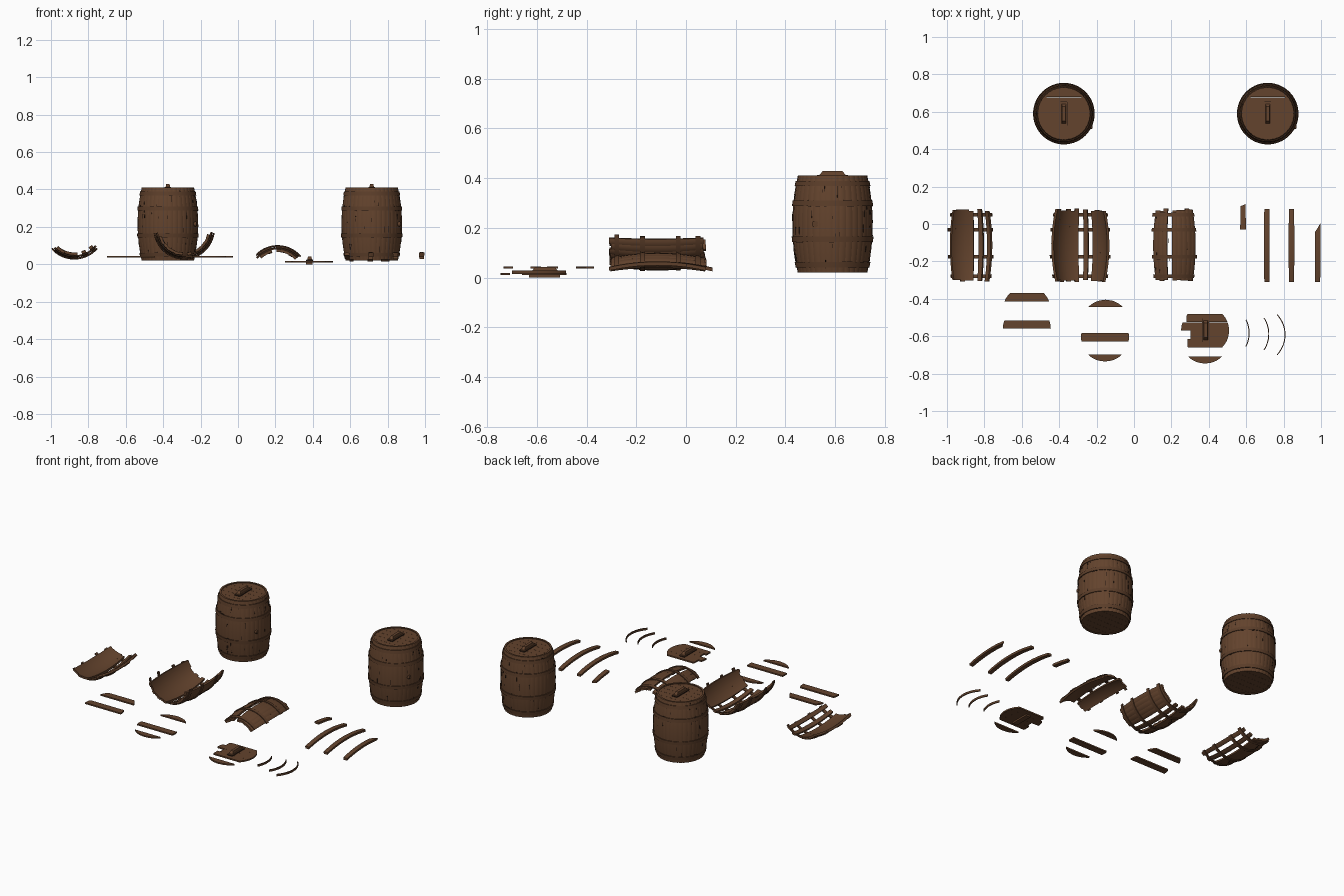
import bpy, bmesh, random
from math import sin, cos, radians, sqrt
from mathutils import Vector

random.seed(4)
if "Cube" in bpy.data.objects:
    bpy.data.objects.remove(bpy.data.objects["Cube"])

LENGTH, END_R, BELLY = 0.39, 0.14, 0.022
LID_R, LID_T = 0.128, 0.009
HOOPS = (0.08, 0.345, 0.715, 0.92)


def material(name, rgb):
    m = bpy.data.materials.new(name)
    m.use_nodes = True
    m.diffuse_color = (*rgb, 1)
    m.node_tree.nodes["Principled BSDF"].inputs["Base Color"].default_value = (*rgb, 1)
    return m


WOOD = material("brown wood", (0.125, 0.056, 0.026))
HOOP = material("dark brown hoop", (0.105, 0.047, 0.022))
CRACK = material("blackened crack", (0.012, 0.006, 0.004))


def finish(name, bm, mat, smooth=True):
    bmesh.ops.recalc_face_normals(bm, faces=bm.faces[:])
    me = bpy.data.meshes.new(name)
    bm.to_mesh(me)
    bm.free()
    me.materials.append(mat)
    ob = bpy.data.objects.new(name, me)
    bpy.context.collection.objects.link(ob)
    if smooth:
        bpy.ops.object.select_all(action='DESELECT')
        ob.select_set(True)
        bpy.context.view_layer.objects.active = ob
        bpy.ops.object.shade_smooth_by_angle(angle=radians(28))
    return ob


def radius(t):
    return END_R + BELLY * (1 - (2 * t - 1) ** 2)


# Placements map (angle from reference, distance along axis, radius) to space
def upright(cx, cy, z0):
    return lambda a, t, r: Vector((cx + r * sin(a), cy - r * cos(a), z0 + t * LENGTH))


def lying(cx, y0, axis_z, up):
    return lambda a, t, r: Vector((cx + r * sin(a), y0 + t * LENGTH, axis_z + up * r * cos(a)))


def sector(bm, place, a0, a1, t0, t1, lift, thick, na, nt, groove=0.0, slant=0.0):
    """Curved solid strip of the barrel wall, closed on all sides."""
    layers = []
    for depth in (0, thick):
        grid = []
        for i in range(na + 1):
            u = i / na
            dip = groove if i in (0, na) and depth == 0 else 0
            end = t1 - slant * u
            row = []
            for j in range(nt + 1):
                t = t0 + (end - t0) * j / nt
                row.append(bm.verts.new(place(radians(a0 + (a1 - a0) * u), t,
                                              radius(t) + lift - depth - dip)))
            grid.append(row)
        layers.append(grid)
    out, inn = layers
    for i in range(na):
        for j in range(nt):
            for g in layers:
                bm.faces.new((g[i][j], g[i + 1][j], g[i + 1][j + 1], g[i][j + 1]))
        for j in (0, nt):
            bm.faces.new((out[i][j], out[i + 1][j], inn[i + 1][j], inn[i][j]))
    for i in (0, na):
        for j in range(nt):
            bm.faces.new((out[i][j], out[i][j + 1], inn[i][j + 1], inn[i][j]))


def cracks(name, place, angles, count):
    """Short dark splits along the grain and nicks across it."""
    bm = bmesh.new()
    for k in range(count):
        a, t = random.uniform(*angles), random.uniform(0.04, 0.9)
        if k % 3:
            w, h = 0.7, random.uniform(0.02, 0.09)
        else:
            w, h = random.uniform(3, 14), 0.007
            t = random.choice(HOOPS) + random.choice((-0.034, 0.028))
        sector(bm, place, a, a + w, t, min(t + h, 0.99), 0.0012, 0.003, 3, 2)
    finish(name, bm, CRACK, False)


def prism(bm, points, z0, z1, top=1.0):
    mid = sum((Vector(p) for p in points), Vector((0, 0))) / len(points)
    low = [bm.verts.new((x, y, z0)) for x, y in points]
    high = [bm.verts.new((*(mid + (Vector(p) - mid) * top), z1)) for p in points]
    bm.faces.new(low)
    bm.faces.new(high)
    for i in range(len(low)):
        j = (i + 1) % len(low)
        bm.faces.new((low[i], low[j], high[j], high[i]))


def box(bm, cx, cy, w, d, z0, z1, top=1.0):
    x, y = w / 2, d / 2
    prism(bm, [(cx - x, cy - y), (cx + x, cy - y), (cx + x, cy + y), (cx - x, cy + y)], z0, z1, top)


def lid_plank(bm, cx, cy, y0, y1, z, left=-1.0, r=LID_R):
    """Slice of a round lid between two chords."""
    ys = [y0 + (y1 - y0) * i / 8 for i in range(9)]
    half = [max(sqrt(max(r * r - y * y, 0)), 0.003) for y in ys]
    pts = [(cx + h, cy + y) for h, y in zip(half, ys)]
    pts += [(cx + max(-h, left), cy + y) for h, y in reversed(list(zip(half, ys)))]
    prism(bm, pts, z, z + LID_T)


def handle(name, cx, cy, z):
    bm = bmesh.new()
    box(bm, cx, cy, 0.034, 0.125, z, z + 0.008)
    box(bm, cx, cy, 0.024, 0.105, z + 0.008, z + 0.024, 0.75)
    finish(name, bm, WOOD, False)
    bm = bmesh.new()
    for s in (-1, 1):
        box(bm, cx + s * 0.0175, cy, 0.002, 0.125, z, z + 0.004)
        box(bm, cx, cy + s * 0.063, 0.034, 0.002, z, z + 0.004)
    finish(name + "_seam", bm, CRACK, False)


# Whole barrels
def barrel(name, cx, cy):
    z0 = 0.02
    place = upright(cx, cy, z0)
    bm = bmesh.new()
    for i in range(36):
        sector(bm, place, i * 10, i * 10 + 10, 0, 1, 0, 0.012, 4, 12, 0.0015)
    finish(name + "_staves", bm, WOOD)
    bm = bmesh.new()
    for t in HOOPS:
        sector(bm, place, 0, 360, t - 0.027, t + 0.027, 0.004, 0.008, 72, 2)
    bmesh.ops.remove_doubles(bm, verts=bm.verts[:], dist=0.00001)
    finish(name + "_hoops", bm, HOOP)
    bm = bmesh.new()
    for z in (z0 + 0.004, z0 + LENGTH - 0.014):
        for k in range(6):
            y = -0.132 + 0.044 * k
            lid_plank(bm, cx, cy, y + 0.0004, y + 0.0436, z, r=0.132)
    finish(name + "_lids", bm, WOOD, False)
    handle(name + "_handle", cx, cy, z0 + LENGTH - 0.005)
    cracks(name + "_cracks", place, (0, 360), 80)
    # bung on the left side
    bm = bmesh.new()
    for r, out in ((0.013, 0.003), (0.0105, 0.006)):
        ring = bmesh.ops.create_cone(bm, cap_ends=True, segments=16, radius1=r, radius2=r, depth=0.02)
        for v in ring["verts"]:
            x, y, z = v.co
            v.co = (cx + 0.137 + out + z, cy - 0.07 + x, 0.215 + y)
    finish(name + "_bung", bm, HOOP)


barrel("left_barrel", 0.715, 0.59)
barrel("right_barrel", -0.375, 0.59)


# Broken wall pieces, lying on their sides
def broken_wall(name, cx, axis_z, up, staves):
    place = lying(cx, -0.31, axis_z, up)
    bm = bmesh.new()
    for i in staves:
        a = i * 10 - 3
        sector(bm, place, a, a + 10, random.uniform(0, 0.03), random.uniform(0.97, 1.01),
               0, 0.014, 4, 12, 0.0015)
    finish(name + "_staves", bm, WOOD)
    first, last = min(staves) * 10 - 3, max(staves) * 10 + 7
    bm = bmesh.new()
    for t in HOOPS:
        sector(bm, place, first - random.uniform(0, 9), last + random.uniform(0, 7),
               t - 0.025, t + 0.025, 0.004, 0.007, 30, 2)
    finish(name + "_hoops", bm, HOOP)
    cracks(name + "_cracks", place, (first, -5), 12)


broken_wall("small_trough", -0.875, 0.19, -1, [-4, -3, -2, -1, 0, 2, 4])
broken_wall("large_trough", -0.288, 0.19, -1, [i for i in range(-7, 8) if i not in (0, 2)])
broken_wall("arched_wall", 0.212, -0.062, 1, [-4, -3, -2, 0, 1, 2, 3, 4])

# Loose staves, two whole and two snapped
for name, x, y0, t0, t1, slant in (("short_stave", 0.583, -0.295, 0.68, 1.0, -0.03),
                                   ("first_stave", 0.71, -0.31, 0, 1, 0),
                                   ("second_stave", 0.842, -0.31, 0, 1, 0),
                                   ("snapped_stave", 0.982, -0.31, 0, 0.68, -0.12)):
    bm = bmesh.new()
    sector(bm, lying(x, y0, -0.097, 1), -5.5, 5.5, t0, t1, 0, 0.015, 4, 12, 0.001, slant)
    finish(name, bm, WOOD)

# Loose lid planks
for name, x, y, lo, hi, z in (("back_plank", -0.573, -0.46, 0.045, 0.09, 0.036),
                              ("front_plank", -0.573, -0.56, 0, 0.045, 0.036),
                              ("back_end_plank", -0.152, -0.533, 0.09, LID_R, 0.036),
                              ("middle_plank", -0.155, -0.605, -0.022, 0.022, 0.036),
                              ("front_end_plank", -0.155, -0.607, -LID_R, -0.09, 0.036),
                              ("lid_end_plank", 0.38, -0.618, -LID_R, -0.09, 0.01)):
    bm = bmesh.new()
    lid_plank(bm, x, y, lo, hi, z)
    finish(name, bm, WOOD, False)

# Broken lid with its handle and a batten beneath
bm = bmesh.new()
for k, left in enumerate((-0.095, -0.078, -1, -0.1)):
    y = -0.09 + 0.045 * k
    lid_plank(bm, 0.38, -0.57, y, y + 0.0447, 0.01, left)
box(bm, 0.38, -0.57, 0.034, 0.125, 0, 0.01)
finish("broken_lid", bm, WOOD, False)
handle("broken_lid_handle", 0.383, -0.568, 0.0185)

# Loose hoop fragments
for name, x, y, half in (("small_hoop_arc", 0.618, -0.583, 27), ("medium_hoop_arc", 0.723, -0.588, 33),
                         ("large_hoop_arc", 0.81, -0.592, 43)):
    bm = bmesh.new()
    sector(bm, upright(x - 0.16, y, -0.174), 90 - half, 90 + half, 0.485, 0.52, -0.002, 0.005, 20, 1)
    finish(name, bm, HOOP)
